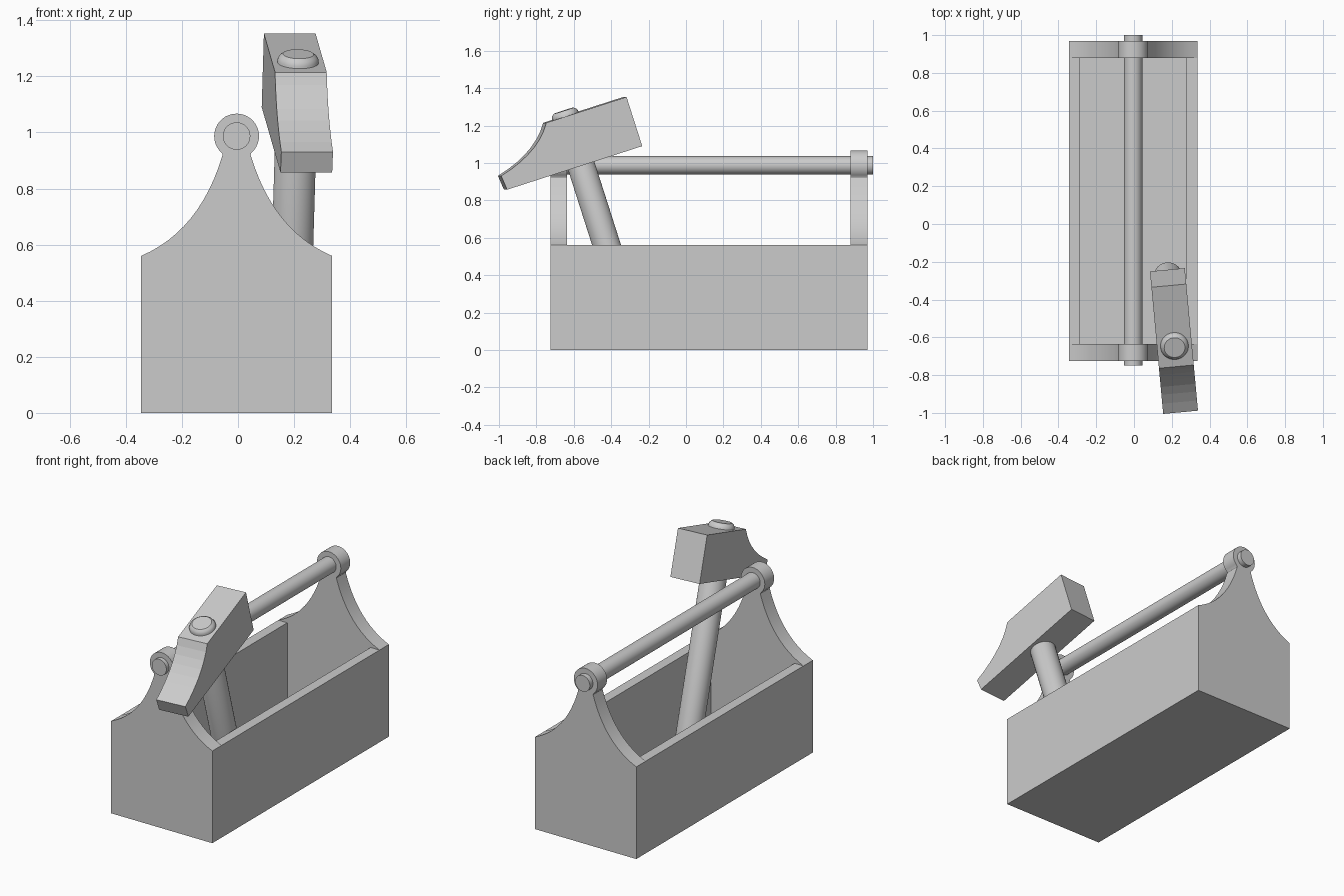
import bpy
import bmesh
from math import radians, cos, sin
from mathutils import Matrix, Vector

if "Cube" in bpy.data.objects:
    bpy.data.objects.remove(bpy.data.objects["Cube"])

GREY = (0.6, 0.6, 0.6, 1)
grey = bpy.data.materials.new("plain grey")
grey.use_nodes = True
grey.diffuse_color = GREY
grey.node_tree.nodes["Principled BSDF"].inputs["Base Color"].default_value = GREY


def finish(name, bm, matrix=None, smooth=True):
    bmesh.ops.recalc_face_normals(bm, faces=bm.faces)
    if matrix:
        bm.transform(matrix)
    mesh = bpy.data.meshes.new(name)
    bm.to_mesh(mesh)
    bm.free()
    mesh.materials.append(grey)
    if smooth:
        mesh.shade_smooth()
        mesh.set_sharp_from_angle(angle=radians(32))
    obj = bpy.data.objects.new(name, mesh)
    bpy.context.collection.objects.link(obj)
    return obj


def extrude(name, points, shift, matrix=None, smooth=True):
    """Extrude a flat outline along a vector."""
    bm = bmesh.new()
    face = bm.faces.new([bm.verts.new(p) for p in points])
    out = bmesh.ops.extrude_face_region(bm, geom=[face])["geom"]
    verts = [v for v in out if isinstance(v, bmesh.types.BMVert)]
    bmesh.ops.translate(bm, verts=verts, vec=shift)
    return finish(name, bm, matrix, smooth)


def lathe(name, profile, matrix, steps=32):
    """Closed turned solid from (radius, height) pairs."""
    bm = bmesh.new()
    rings = []
    for r, h in profile:
        angles = [radians(360 * i / steps) for i in range(steps)]
        rings.append([bm.verts.new((r * cos(a), r * sin(a), h)) for a in angles])
    for low, high in zip(rings, rings[1:]):
        for i in range(steps):
            j = (i + 1) % steps
            bm.faces.new((low[i], low[j], high[j], high[i]))
    bm.faces.new(rings[0])
    bm.faces.new(rings[-1])
    return finish(name, bm, matrix)


def box(name, lo, hi):
    (x0, y0, z0), (x1, y1, z1) = lo, hi
    base = [(x0, y0, z0), (x1, y0, z0), (x1, y1, z0), (x0, y1, z0)]
    return extrude(name, base, (0, 0, z1 - z0), smooth=False)


def bezier(a, c, b, n):
    a, b, c = Vector(a), Vector(b), Vector(c)
    ts = [i / n for i in range(n + 1)]
    return [a * (1 - t) ** 2 + c * 2 * t * (1 - t) + b * t * t for t in ts]


# Crate dimensions
MID, HALF, WALL, RIM = -0.005, 0.34, 0.06, 0.56
FRONT, BACK, PANEL = -0.725, 0.97, 0.09
BAR_Z, EYE = 0.987, 0.08

# End panels: straight sides, concave shoulders and a round eye on top
shoulder = bezier((HALF, RIM), (0.13, 0.65), (0.05, 0.92), 12)
half = [Vector((HALF, 0))] + shoulder
eye = [Vector((EYE * cos(radians(a)), BAR_Z + EYE * sin(radians(a))))
       for a in range(-50, 231, 10)]
left_half = [Vector((-p.x, p.y)) for p in reversed(half)]
outline = half + eye + left_half
for name, y in (("front_panel", FRONT), ("back_panel", BACK - PANEL)):
    extrude(name, [(MID + p.x, y, p.y) for p in outline], (0, PANEL, 0))

# Side walls and floor between the panels
y0, y1 = FRONT + PANEL, BACK - PANEL
for name, x in (("right_wall", MID - HALF), ("left_wall", MID + HALF - WALL)):
    box(name, (x, y0, 0), (x + WALL, y1, RIM))
box("floor", (MID - HALF + WALL, y0, 0), (MID + HALF - WALL, y1, WALL))

# Carrying bar
lathe("carrying_bar", [(0.049, -0.75), (0.049, 1.0)],
      Matrix.Translation((MID, 0, BAR_Z)) @ Matrix.Rotation(radians(-90), 4, "X"))

# Hammer leaning in the crate, its frame centred on the top of the head
pose = (Matrix.Translation((0.214, -0.645, 1.25))
        @ Matrix.Rotation(radians(5.3), 4, "Z")
        @ Matrix.Rotation(radians(17.8), 4, "X"))
lathe("hammer_handle",
      [(0.074, -1.22), (0.074, 0.008), (0.067, 0.022), (0.055, 0.031)], pose)

# Hammer head: square face at the back, tapering to a blade at the front
WIDTH = 0.185
curve = bezier((-0.116, 0), (-0.205, -0.14), (-0.434, -0.196), 7)
side = [Vector((0.336, -0.276)), Vector((0.336, 0))] + curve + [Vector((-0.426, -0.276))]
extrude("hammer_head", [(-WIDTH / 2, p.x, p.y) for p in side],
        (WIDTH, 0, 0), pose, smooth=False)
